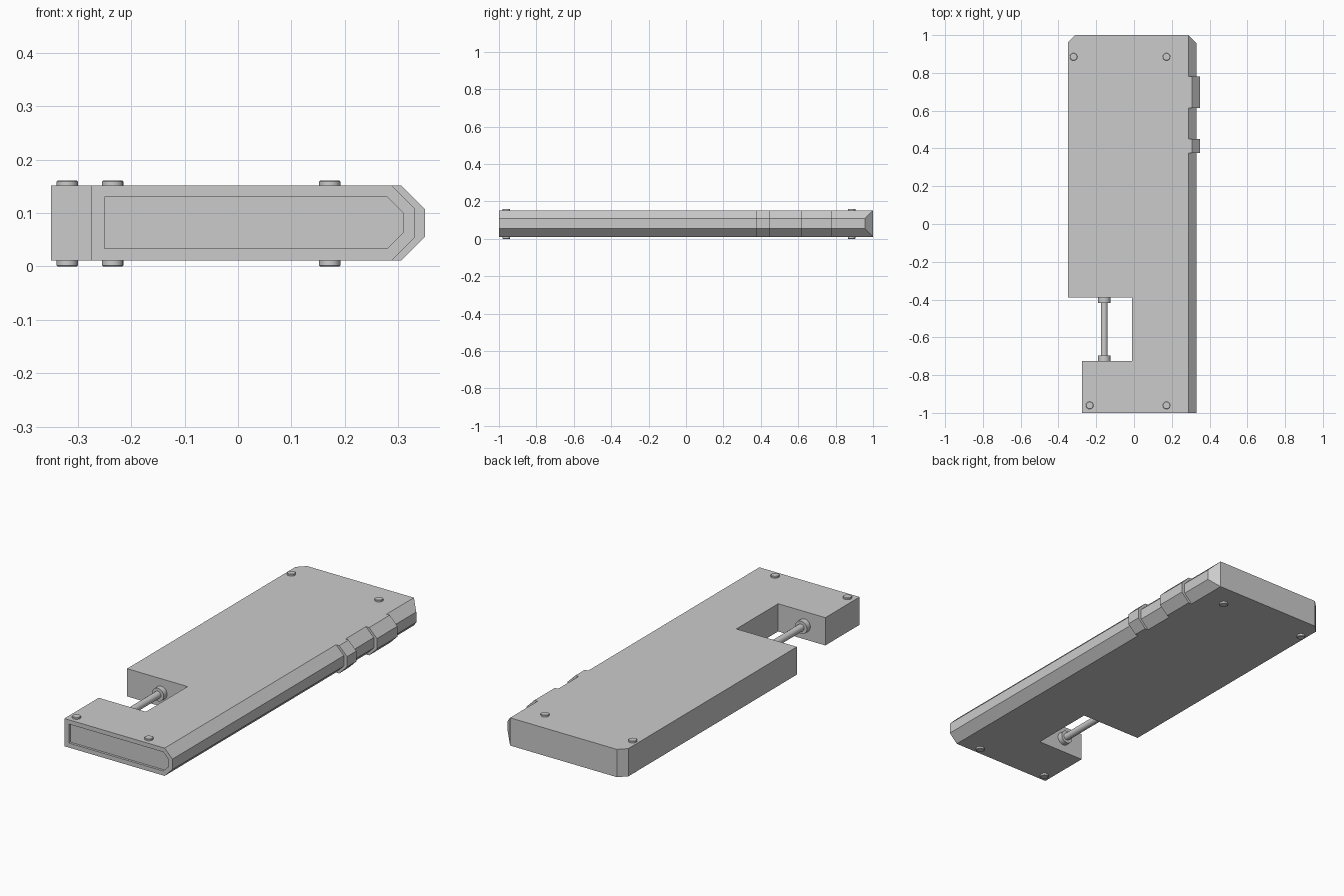
import bpy, bmesh, math

if "Cube" in bpy.data.objects:
    bpy.data.objects.remove(bpy.data.objects["Cube"])

Z = [0.011, 0.055, 0.108, 0.152]   # bottom, lower bevel, upper bevel, top
BEVEL = 0.044


def finish(bm, name):
    bmesh.ops.remove_doubles(bm, verts=bm.verts, dist=1e-5)
    bmesh.ops.recalc_face_normals(bm, faces=bm.faces)
    me = bpy.data.meshes.new(name)
    bm.to_mesh(me)
    bm.free()
    ob = bpy.data.objects.new(name, me)
    bpy.context.collection.objects.link(ob)
    return ob


def loft(name, rings):
    """Skin a list of equal-length closed rings and cap both ends."""
    bm = bmesh.new()
    rows = [[bm.verts.new(p) for p in r] for r in rings]
    n = len(rows[0])
    for a, b in zip(rows, rows[1:]):
        for i in range(n):
            j = (i + 1) % n
            bm.faces.new((a[i], a[j], b[j], b[i]))
    bm.faces.new(rows[0])
    bm.faces.new(rows[-1])
    return finish(bm, name)


def prism_y(name, profile, y0, y1):
    return loft(name, [[(x, y, z) for x, z in profile] for y in (y0, y1)])


def nose(left, right, bevel, z0, z1):
    """Cross-section with a bevelled right side."""
    return [(left, z0), (right - bevel, z0), (right, z0 + bevel),
            (right, z1 - bevel), (right - bevel, z1), (left, z1)]


def cylinder(name, r, depth, loc, rot=(0, 0, 0), bevel=0.0):
    bpy.ops.mesh.primitive_cylinder_add(vertices=24, radius=r, depth=depth,
                                        location=loc, rotation=rot)
    ob = bpy.context.object
    ob.name = name
    if bevel:
        m = ob.modifiers.new("edge", 'BEVEL')
        m.width, m.segments, m.limit_method = bevel, 1, 'ANGLE'
    bpy.ops.object.shade_smooth_by_angle(angle=math.radians(30))
    return ob


# Body: notched outline, narrowed at top and bottom to make the long bevel
def outline(z, right, corner_y):
    pts = [(-0.35, 0.962), (-0.312, 1), (0.288, 1), (right, corner_y),
           (right, -1), (-0.275, -1), (-0.275, -0.725), (-0.01, -0.725),
           (-0.01, -0.39), (-0.35, -0.39)]
    return [(x, y, z) for x, y in pts]


narrow, wide = (0.332 - BEVEL, 1), (0.332, 1 - BEVEL)
body = loft("body", [outline(z, *e) for z, e in
                     zip(Z, (narrow, wide, wide, narrow))])

# Shallow recess in the front end
cutter = prism_y("recess_cutter", nose(-0.25, 0.31, 0.03, 0.034, 0.13), -1.05, -0.988)
cutter.hide_render = True
cutter.hide_viewport = True
cut = body.modifiers.new("recess", 'BOOLEAN')
cut.object, cut.operation, cut.solver = cutter, 'DIFFERENCE', 'EXACT'

# Raised bands along the bevelled edge
for name, y0, y1 in (("wide_band", 0.615, 0.78), ("narrow_band", 0.375, 0.45)):
    prism_y(name, nose(0.27, 0.35, BEVEL, Z[0], Z[3]), y0, y1)

# Rod and its collars across the notch
turn = (math.pi / 2, 0, 0)
cylinder("strap_rod", 0.018, 0.345, (-0.158, -0.5575, 0.0815), turn)
for y in (-0.404, -0.711):
    cylinder("rod_collar", 0.033, 0.028, (-0.158, y, 0.0815), turn)

# Screw heads on both faces
for x, y in ((-0.32, 0.885), (0.172, 0.885), (-0.235, -0.96), (0.172, -0.96)):
    for z in (0.007, 0.154):
        cylinder("screw_head", 0.02, 0.014, (x, y, z), bevel=0.002)
